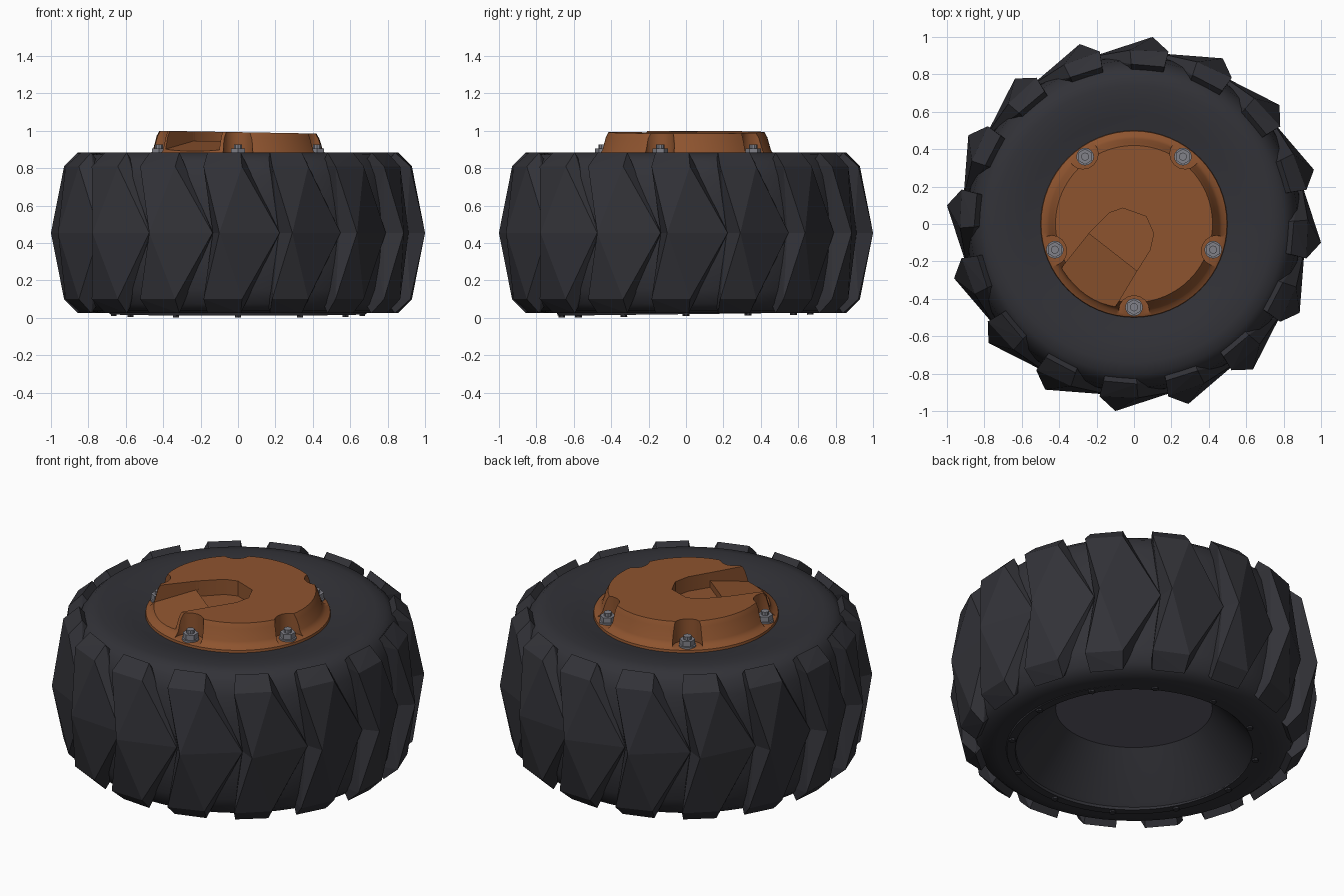
import bpy, bmesh
from math import sin, cos, pi, radians
from mathutils import Vector, Matrix

if "Cube" in bpy.data.objects:
    bpy.data.objects.remove(bpy.data.objects["Cube"])


def material(name, rgb):
    m = bpy.data.materials.new(name)
    m.diffuse_color = (*rgb, 1)
    m.use_nodes = True
    m.node_tree.nodes["Principled BSDF"].inputs["Base Color"].default_value = m.diffuse_color
    return m


rubber = material("rubber", (0.032, 0.032, 0.039))
orange = material("orange_paint", (0.27, 0.088, 0.028))
steel = material("steel", (0.22, 0.22, 0.25))
grey = material("plate_grey", (0.12, 0.11, 0.15))


def polar(deg, r, z):
    a = radians(deg)
    return Vector((r * cos(a), r * sin(a), z))


def finish(bm, name, mat=None, smooth=None):
    bmesh.ops.recalc_face_normals(bm, faces=bm.faces)
    me = bpy.data.meshes.new(name)
    bm.to_mesh(me)
    bm.free()
    ob = bpy.data.objects.new(name, me)
    bpy.context.collection.objects.link(ob)
    if mat:
        me.materials.append(mat)
    if smooth:
        smooth_angle(ob, smooth)
    return ob


def smooth_angle(ob, deg):
    bpy.ops.object.select_all(action='DESELECT')
    ob.select_set(True)
    bpy.context.view_layer.objects.active = ob
    bpy.ops.object.shade_smooth_by_angle(angle=radians(deg))


def revolve(bm, profile, n, loop=False):
    rings = [[bm.verts.new(polar(360 * i / n, r, z)) for i in range(n)] for r, z in profile]
    pairs = list(zip(rings, rings[1:]))
    if loop:
        pairs.append((rings[-1], rings[0]))
    for a, b in pairs:
        for i in range(n):
            j = (i + 1) % n
            bm.faces.new((a[i], a[j], b[j], b[i]))
    if not loop:
        bm.faces.new(rings[0])
        bm.faces.new(rings[-1])


def prism(bm, pts, floors, top):
    lo = [bm.verts.new((x, y, z)) for (x, y), z in zip(pts, floors)]
    hi = [bm.verts.new((x, y, top)) for x, y in pts]
    bm.faces.new(lo)
    bm.faces.new(hi)
    for i in range(len(pts)):
        j = (i + 1) % len(pts)
        bm.faces.new((lo[i], lo[j], hi[j], hi[i]))


def cylinder(bm, r, z0, z1, n, at):
    bmesh.ops.create_cone(bm, cap_ends=True, segments=n, radius1=r, radius2=r, depth=z1 - z0,
                          matrix=Matrix.Translation((at.x, at.y, (z0 + z1) / 2)))


# tyre carcass with a dished underside
MID = 0.455
bm = bmesh.new()
revolve(bm, [(.42, .84), (.5, .848), (.58, .868), (.66, .880), (.74, .884), (.80, .874),
             (.845, .835), (.875, .76), (.895, .62), (.90, MID), (.895, .29), (.875, .15),
             (.845, .075), (.80, .038), (.74, .026), (.64, .026), (.62, .045), (.42, .28)], 64)
finish(bm, "tyre_body", rubber, 40)

# chevron lugs: two mirrored wedge halves, 16 times round
bm = bmesh.new()
for k in range(16):
    for side in (1, -1):
        pts = [(264.3, 1.005, 0), (284, .922, 0), (284, .84, 0), (261.5, .84, 0), (261.5, .91, 0),
               (258.7, .94, .355), (271.3, .93, .355), (259, .855, .43), (271, .855, .43),
               (259, .80, .36), (271, .80, .36)]
        vs = [bm.verts.new(polar(a + 22.5 * k, r, MID + side * h)) for a, r, h in pts]
        res = bmesh.ops.convex_hull(bm, input=vs)
        junk = {g for g in res["geom_interior"] + res["geom_unused"]
                if isinstance(g, bmesh.types.BMVert)}
        bmesh.ops.delete(bm, geom=list(junk), context='VERTS')
finish(bm, "tread_lugs", rubber)

# inner plate seen from below
bm = bmesh.new()
revolve(bm, [(.422, .276), (.42, .285)], 64)
finish(bm, "inner_plate", grey)

# bottom bead ring with 12 small bolts, slightly tilted
bm = bmesh.new()
revolve(bm, [(.637, .035), (.64, .02), (.685, .02), (.69, .035)], 64, loop=True)
ring = finish(bm, "bead_ring", rubber, 30)
bm = bmesh.new()
for k in range(12):
    cylinder(bm, .018, .009, .035, 6, polar(30 * k, .664, 0))
ring_bolts = finish(bm, "bead_bolts", rubber)
for ob in (ring, ring_bolts):
    ob.rotation_euler.x = .012

# hub cap body
bm = bmesh.new()
revolve(bm, [(.48, .82), (.5, .845), (.497, .862), (.47, .875), (.455, .895), (.435, .965), (.42, .993)], 64)
for v in bm.verts:
    if v.co.z > .95:
        v.co.z -= .018 * v.co.x
cap = finish(bm, "hub_cap", orange)

# cutters: bolt notches, rounded pocket, sloping slot
cutters = []
bolt_spots = [polar(270 + 72 * k, .445, 0) for k in range(5)]
bm = bmesh.new()
for k in range(5):
    cylinder(bm, .082, .868, 1.1, 16, polar(270 + 72 * k, .465, 0))
cutters.append(finish(bm, "notch_cutter"))

bm = bmesh.new()
pocket = [(-.24, -.05), (-.13, .06), (-.06, .085), (.065, .04), (.105, -.05), (.085, -.14), (.016, -.25)]
prism(bm, pocket, [.905] * 7, 1.1)
cutters.append(finish(bm, "pocket_cutter"))

bm = bmesh.new()
slot = [(-.23, -.038), (.024, -.236), (-.15, -.525), (-.47, -.34)]
prism(bm, slot, [.948, .948, .878, .878], 1.1)
cutters.append(finish(bm, "slot_cutter"))

for c in cutters:
    mod = cap.modifiers.new("cut", 'BOOLEAN')
    mod.operation = 'DIFFERENCE'
    mod.solver = 'EXACT'
    mod.object = c
bpy.context.view_layer.update()
cut_mesh = bpy.data.meshes.new_from_object(cap.evaluated_get(bpy.context.evaluated_depsgraph_get()))
cap.modifiers.clear()
cap.data = cut_mesh
cut_mesh.materials.clear()
cut_mesh.materials.append(orange)
for p in cut_mesh.polygons:
    p.material_index = 0
for c in cutters:
    bpy.data.objects.remove(c)
smooth_angle(cap, 28)

# five wheel nuts: washer, hex nut, stud
bm = bmesh.new()
for p in bolt_spots:
    cylinder(bm, .047, .86, .877, 16, p)
    cylinder(bm, .042, .875, .907, 6, p)
    cylinder(bm, .022, .90, .927, 10, p)
finish(bm, "wheel_nuts", steel)
